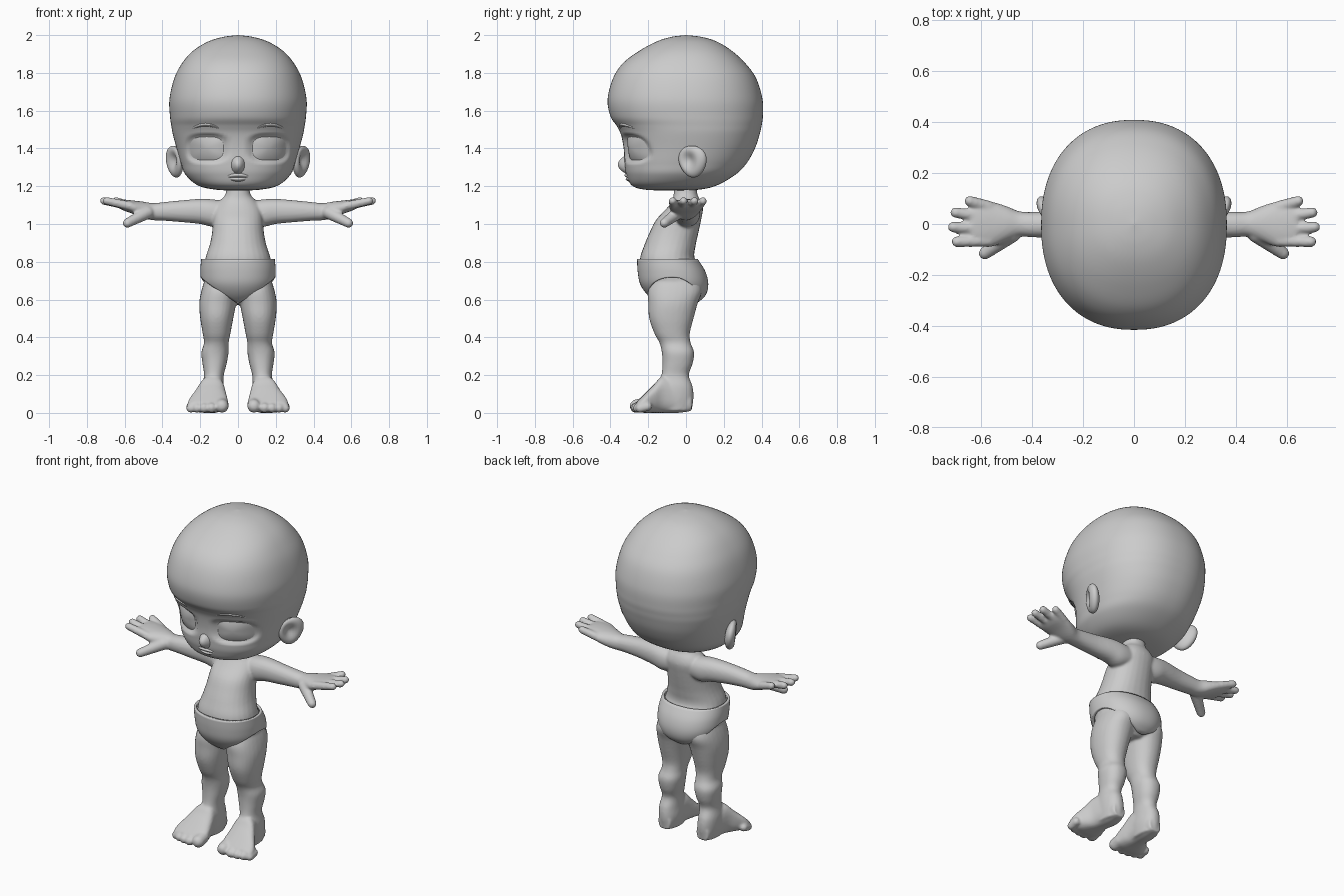
import bpy, bmesh, math
from mathutils import Vector, Matrix

if "Cube" in bpy.data.objects:
    bpy.data.objects.remove(bpy.data.objects["Cube"], do_unlink=True)

grey = bpy.data.materials.new("plain grey")
grey.use_nodes = True
grey.diffuse_color = (0.6, 0.6, 0.6, 1)
grey.node_tree.nodes["Principled BSDF"].inputs["Base Color"].default_value = (0.6, 0.6, 0.6, 1)


def finish(bm, name, recalc=True):
    if recalc:
        bmesh.ops.recalc_face_normals(bm, faces=bm.faces[:])
    for f in bm.faces:
        f.smooth = True
    me = bpy.data.meshes.new(name)
    bm.to_mesh(me)
    bm.free()
    me.materials.append(grey)
    ob = bpy.data.objects.new(name, me)
    bpy.context.collection.objects.link(ob)
    return ob


def resample(keys, steps):
    """Smooth curve through key tuples."""
    out = []
    for i in range(len(keys) - 1):
        p = [keys[max(0, min(len(keys) - 1, i + k))] for k in (-1, 0, 1, 2)]
        for s in range(steps):
            t = s / steps
            out.append(tuple(b + 0.5 * t * (c - a + t * (2*a - 5*b + 4*c - d + t * (3*(b - c) + d - a)))
                             for a, b, c, d in zip(*p)))
    return out + [tuple(keys[-1])]


def sup(v, n):
    return math.copysign(abs(v) ** (2 / n), v)


def skin(bm, rings, caps=True):
    vs = [[bm.verts.new(p) for p in r] for r in rings]
    m = len(vs[0])
    for a, b in zip(vs, vs[1:]):
        for j in range(m):
            bm.faces.new((a[j], a[(j+1) % m], b[(j+1) % m], b[j]))
    if caps:
        bm.faces.new(vs[0][::-1])
        bm.faces.new(vs[-1])
    return vs


def loft(bm, keys, axis, side=1, n=2.2, steps=4, seg=28):
    """Keys are (position, low a, high a, low b, high b) along an axis."""
    rings = []
    for t, a0, a1, b0, b1 in resample(keys, steps):
        ring = []
        for j in range(seg):
            w = 2 * math.pi * j / seg
            a = (a0 + a1) / 2 + (a1 - a0) / 2 * sup(math.cos(w), n)
            b = (b0 + b1) / 2 + (b1 - b0) / 2 * sup(math.sin(w), n)
            p = {"x": (t, a, b), "y": (a, t, b), "z": (a, b, t)}[axis]
            ring.append((p[0] * side, p[1], p[2]))
        rings.append(ring)
    skin(bm, rings)


def capsule(bm, a, b, ra, rb, side=1):
    """A ball pulled apart along its middle, from a to b."""
    a, b = Vector(a), Vector(b)
    turn = (b - a).to_track_quat("Z", "Y")
    for v in bmesh.ops.create_uvsphere(bm, u_segments=16, v_segments=11, radius=1)["verts"]:
        v.co = b + turn @ v.co * rb if v.co.z > 0 else a + turn @ v.co * ra
        v.co.x *= side


# Body: torso, limbs, fingers and toes fused into one skin
bm = bmesh.new()
torso = [(.575, .06, -.12, .03), (.62, .13, -.18, .09), (.68, .175, -.215, .10), (.75, .18, -.24, .085),
         (.82, .172, -.243, .045), (.89, .15, -.22, .052), (.95, .138, -.195, .065), (1.02, .132, -.16, .08),
         (1.08, .125, -.105, .09), (1.12, .10, -.075, .08), (1.16, .065, -.065, .06), (1.25, .055, -.06, .06)]
loft(bm, [(z, -w, w, f, b) for z, w, f, b in torso], "z")
leg = [(.72, .03, .17, -.17, .06), (.65, .005, .193, -.2, .085), (.58, .01, .205, -.2, .062),
       (.5, .025, .2, -.195, .04), (.42, .04, .187, -.167, .02), (.37, .05, .18, -.14, .025),
       (.32, .05, .194, -.128, .043), (.26, .06, .188, -.125, .035), (.2, .075, .18, -.13, .015),
       (.14, .075, .19, -.15, .035), (.08, .07, .19, -.16, .04), (.01, .08, .18, -.15, .03)]
foot = [(.03, .09, .17, .01, .09), (-.04, .075, .185, 0, .16), (-.12, .07, .205, .0, .195),
        (-.17, .06, .235, 0, .15), (-.22, .052, .265, 0, .10), (-.26, .06, .262, .005, .06)]
arm = [(.06, -.05, .07, 1.0, 1.12), (.13, -.06, .075, .985, 1.13), (.2, -.057, .067, 1.0, 1.133),
       (.3, -.055, .052, 1.01, 1.125), (.4, -.052, .047, 1.018, 1.115), (.45, -.05, .05, 1.02, 1.11),
       (.5, -.068, .07, 1.03, 1.118), (.56, -.09, .088, 1.055, 1.125), (.61, -.085, .087, 1.073, 1.13),
       (.64, -.07, .075, 1.09, 1.13)]
for s in (1, -1):
    loft(bm, leg, "z", s)
    loft(bm, foot, "y", s, n=2.6)
    loft(bm, arm, "x", s)
    for y0, x1, y1 in ((.068, .645, .09), (.025, .70, .045), (-.022, .71, -.012), (-.066, .695, -.07)):
        capsule(bm, (.57, y0, 1.095), (x1, y1, 1.122), .024, .021, s)
    capsule(bm, (.48, -.04, 1.06), (.585, -.115, 1.005), .035, .025, s)
    for x, y, r in ((.085, -.262, .036), (.14, -.268, .027), (.18, -.264, .026), (.217, -.256, .025), (.25, -.243, .024)):
        capsule(bm, (x, y + .04, r + .01), (x, y, r), r, r, s)
body = finish(bm, "body")
mod = body.modifiers.new("fuse", "REMESH")
mod.mode, mod.voxel_size, mod.use_smooth_shade = "VOXEL", .0075, True
mod = body.modifiers.new("soften", "SMOOTH")
mod.factor, mod.iterations = .5, 5

# Underwear: a thick shell with leg openings rising to the hips
shell = resample([(.575, .08, -.14, .05), (.62, .15, -.2, .102), (.68, .19, -.242, .118),
                  (.75, .199, -.256, .102), (.82, .194, -.259, .058)], 8)


def at_height(rows, z):
    for a, b in zip(rows, rows[1:]):
        if a[0] <= z <= b[0] and b[0] > a[0]:
            t = (z - a[0]) / (b[0] - a[0])
            return tuple(p + (q - p) * t for p, q in zip(a, b))
    return rows[-1] if z > rows[0][0] else rows[0]


bm = bmesh.new()
rings = []
for i in range(17):
    ring = []
    for j in range(72):
        w = 2 * math.pi * j / 72
        c, d = math.cos(w), math.sin(w)
        low = .578 + .14 * abs(c) ** (1.3 if d < 0 else 2.6)
        z, hw, f, b = at_height(shell, low + (.815 - low) * i / 16)
        ring.append((hw * sup(c, 2.2), (f + b) / 2 + (b - f) / 2 * sup(d, 2.2), z))
    rings.append(ring)
skin(bm, rings, caps=False)
wear = finish(bm, "underwear", recalc=False)
mod = wear.modifiers.new("thickness", "SOLIDIFY")
mod.thickness, mod.offset = .014, -1

# Head profile: height, half width, front, back
head = resample([(1.178, .002, -.08, -.078), (1.181, .11, -.21, .06), (1.203, .21, -.285, .16), (1.26, .277, -.315, .26),
                 (1.32, .302, -.325, .32), (1.40, .325, -.33, .365), (1.475, .345, -.345, .39), (1.52, .353, -.367, .40),
                 (1.57, .36, -.40, .407), (1.66, .363, -.415, .405), (1.77, .338, -.387, .372), (1.85, .297, -.335, .315),
                 (1.915, .24, -.25, .245), (1.965, .16, -.158, .165), (1.99, .08, -.08, .085), (2.0, .002, -.002, .002)], 7)
NH = 2.25
EYE = (.165, 1.40, .088, .062)


def face_y(x, z):
    _, hw, f, b = at_height(head, z)
    return (f + b) / 2 - (b - f) / 2 * max(0, 1 - abs(x / hw) ** NH) ** (1 / NH)


def socket(x, z):
    r = (abs((abs(x) - EYE[0]) / EYE[2]) ** 3 + abs((z - EYE[1]) / EYE[3]) ** 3) ** (1 / 3)
    t = max(0, min(1, (1.35 - r) / .35))
    return .022 * t * t * (3 - 2 * t)


bm = bmesh.new()
rings = []
for z, hw, f, b in head:
    ring = []
    for j in range(112):
        w = 2 * math.pi * j / 112
        x, y = hw * sup(math.cos(w), NH), (f + b) / 2 + (b - f) / 2 * sup(math.sin(w), NH)
        ring.append((x, y + (socket(x, z) if y < -.05 else 0), z))
    rings.append(ring)
skin(bm, rings)
finish(bm, "head")


# Facial features: domed patches laid on the face
def patch(name, cx, cz, hx, hz, base, rise, n=2, arch=0, side=1):
    bm = bmesh.new()
    rings = []
    for i in range(10):
        r = 1 - i / 10
        ring = []
        for j in range(40):
            w = 2 * math.pi * j / 40
            u, v = r * sup(math.cos(w), n), r * sup(math.sin(w), n)
            x, z = cx + hx * u, cz + hz * v - arch * u * u
            ring.append((x * side, face_y(x, z) - base - rise * (1 - r * r), z))
        rings.append(ring)
    bm.faces.new(skin(bm, rings, caps=False)[-1])
    ob = finish(bm, name)
    if sum(p.normal.y * p.area for p in ob.data.polygons) > 0:
        ob.data.flip_normals()


for s, label in ((1, "left"), (-1, "right")):
    patch(label + "_eye", *EYE, -.019, .016, n=3, side=s)
    patch(label + "_eyebrow", .172, 1.525, .088, .010, -.004, .014, arch=.03, side=s)

    # Ear: flattened ball with a hollowed outer face
    bm = bmesh.new()
    bmesh.ops.create_uvsphere(bm, u_segments=36, v_segments=24, radius=1)
    turn = Matrix.Translation((.335, .035, 1.33)) @ Matrix.Rotation(math.radians(-24), 4, "Z") @ Matrix.Rotation(math.radians(8), 4, "Y")
    for v in bm.verts:
        x, y, z = v.co
        if x > 0:
            x -= 1.0 * math.exp(-4.5 * ((y + .2) ** 2 + .8 * (z - .1) ** 2))
        taper = 1 + .18 * z
        v.co = turn @ Vector((x * .036, y * .079 * taper, z * .085))
        v.co.x *= s
    finish(bm, label + "_ear")

patch("nose", 0, 1.312, .038, .05, -.006, .042)
patch("upper_lip", 0, 1.257, .066, .013, -.004, .016, arch=.008)
patch("lower_lip", 0, 1.236, .05, .013, -.004, .016, arch=-.006)
